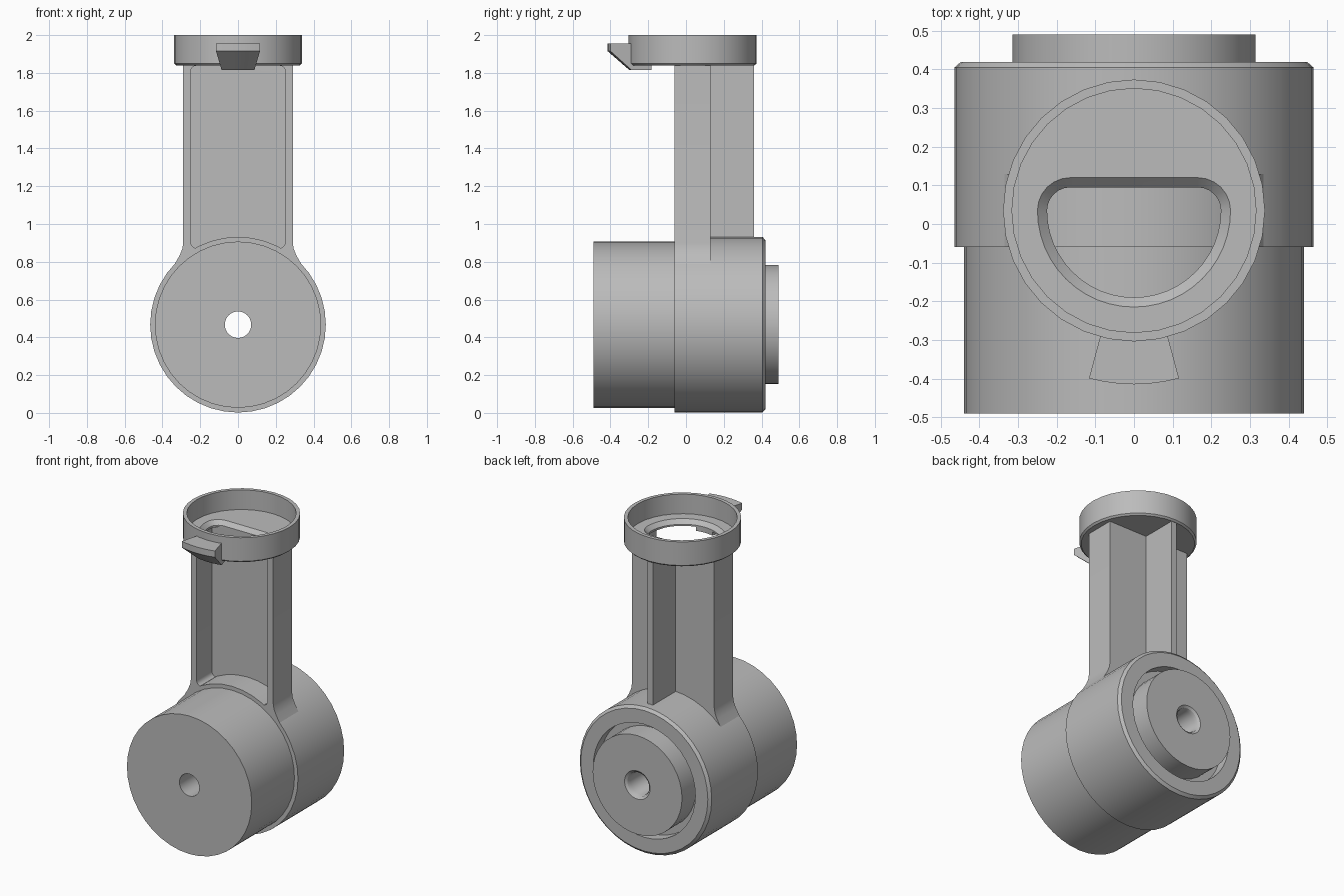
import bpy
import bmesh
from math import cos, sin, pi, radians

cube = bpy.data.objects.get("Cube")
if cube:
    bpy.data.objects.remove(cube, do_unlink=True)

grey = bpy.data.materials.new("plain_grey")
grey.use_nodes = True
colour = (0.5, 0.5, 0.5, 1)
grey.diffuse_color = colour
grey.node_tree.nodes["Principled BSDF"].inputs["Base Color"].default_value = colour


def skin(name, rings, cyclic=False):
    """Join equal rings of points into a closed solid."""
    bm = bmesh.new()
    loops = [[bm.verts.new(p) for p in ring] for ring in rings]
    pairs = list(zip(loops, loops[1:]))
    if cyclic:
        pairs.append((loops[-1], loops[0]))
    else:
        bm.faces.new(loops[0])
        bm.faces.new(loops[-1])
    for a, b in pairs:
        for i in range(len(a)):
            j = (i + 1) % len(a)
            bm.faces.new((a[i], a[j], b[j], b[i]))
    bmesh.ops.remove_doubles(bm, verts=bm.verts, dist=1e-5)
    bmesh.ops.recalc_face_normals(bm, faces=bm.faces)
    mesh = bpy.data.meshes.new(name)
    bm.to_mesh(mesh)
    bm.free()
    mesh.materials.append(grey)
    obj = bpy.data.objects.new(name, mesh)
    bpy.context.collection.objects.link(obj)
    return obj


def activate(obj):
    bpy.ops.object.select_all(action="DESELECT")
    obj.select_set(True)
    bpy.context.view_layer.objects.active = obj


def cut(obj, cutter):
    mod = obj.modifiers.new("cut", "BOOLEAN")
    mod.operation = "DIFFERENCE"
    mod.solver = "EXACT"
    mod.object = cutter
    activate(obj)
    bpy.ops.object.modifier_apply(modifier=mod.name)


def arc(cx, cy, r, start, end, steps):
    angles = [radians(start + (end - start) * i / steps) for i in range(steps + 1)]
    return [(cx + r * cos(a), cy + r * sin(a)) for a in angles]


def extrude_y(name, outline, y0, y1):
    return skin(name, [[(x, y, z) for x, z in outline] for y in (y0, y1)])


CUP_Y = 0.035
BARREL_Z = 0.467

# Stepped barrel with a through hole, a chamfered back and a boss in a groove
profile = [(0.07, -0.49), (0.44, -0.49), (0.44, -0.06), (0.465, -0.06),
           (0.465, 0.405), (0.448, 0.42), (0.36, 0.42), (0.36, 0.35),
           (0.315, 0.35), (0.315, 0.49), (0.09, 0.49), (0.077, 0.48), (0.07, 0.46)]
SIDES = 40
turns = [2 * pi * i / SIDES for i in range(SIDES)]
barrel = skin("barrel", [[(r * cos(a), y, BARREL_Z + r * sin(a)) for r, y in profile]
                         for a in turns], cyclic=True)

# Channel column flaring into the barrel
half = [(0.29, 1.85), (0.29, 0.9), (0.295, 0.868), (0.31, 0.832), (0.337, 0.785), (0.3, 0.6)]
outline = half + [(-x, z) for x, z in reversed(half)]
column = extrude_y("column", outline, -0.06, 0.13)

# Front recess of the column
r, w, low, high = 0.03, 0.25, 0.872, 1.838
recess = (arc(w - r, high - r, r, 0, 90, 4) + arc(r - w, high - r, r, 90, 180, 4)
          + arc(r - w, low + r, r, 180, 270, 4) + arc(w - r, low + r, r, 270, 360, 4))
recess_cutter = extrude_y("recess_cutter", recess, -0.2, 0.095)
cut(column, recess_cutter)

# Back rib
rib = extrude_y("back_rib", [(-0.018, 0.8), (0.018, 0.8), (0.018, 1.85), (-0.018, 1.85)],
                0.12, 0.36)

# Round cup on top
profile = [(0, 1.84), (0.328, 1.84), (0.339, 1.85), (0.339, 2.0),
           (0.316, 2.0), (0.316, 1.875), (0, 1.875)]
SIDES = 32
turns = [2 * pi * i / SIDES for i in range(SIDES)]
cup = skin("cup", [[(r * cos(a), CUP_Y + r * sin(a), z) for r, z in profile]
                   for a in turns], cyclic=True)


# Half-round opening with a sloped edge through the cup floor
def half_round(grow, z):
    corner = 0.06 + grow
    points = (arc(0.165, CUP_Y, corner, 0, 90, 6) + arc(-0.165, CUP_Y, corner, 90, 180, 6)
              + arc(0, CUP_Y, 0.225 + grow, 180, 360, 24)[1:-1])
    return [(x, y, z) for x, y in points]


opening_cutter = skin("opening_cutter", [half_round(0, 1.8), half_round(0, 1.85),
                                         half_round(0.03, 1.88)])
for part in (cup, column):
    cut(part, opening_cutter)
for cutter in (recess_cutter, opening_cutter):
    bpy.data.objects.remove(cutter, do_unlink=True)

# Wedge-shaped front tab
profile = [(0.225, 1.815), (0.335, 1.815), (0.45, 1.915), (0.45, 1.955),
           (0.328, 1.955), (0.328, 1.845), (0.225, 1.845)]
turns = [radians(255 + 5 * i) for i in range(7)]
tab = skin("front_tab", [[(r * cos(a), CUP_Y + r * sin(a), z) for r, z in profile]
                         for a in turns])

for part in (barrel, column, rib, cup, tab):
    activate(part)
    bpy.ops.object.shade_smooth_by_angle(angle=radians(30))
